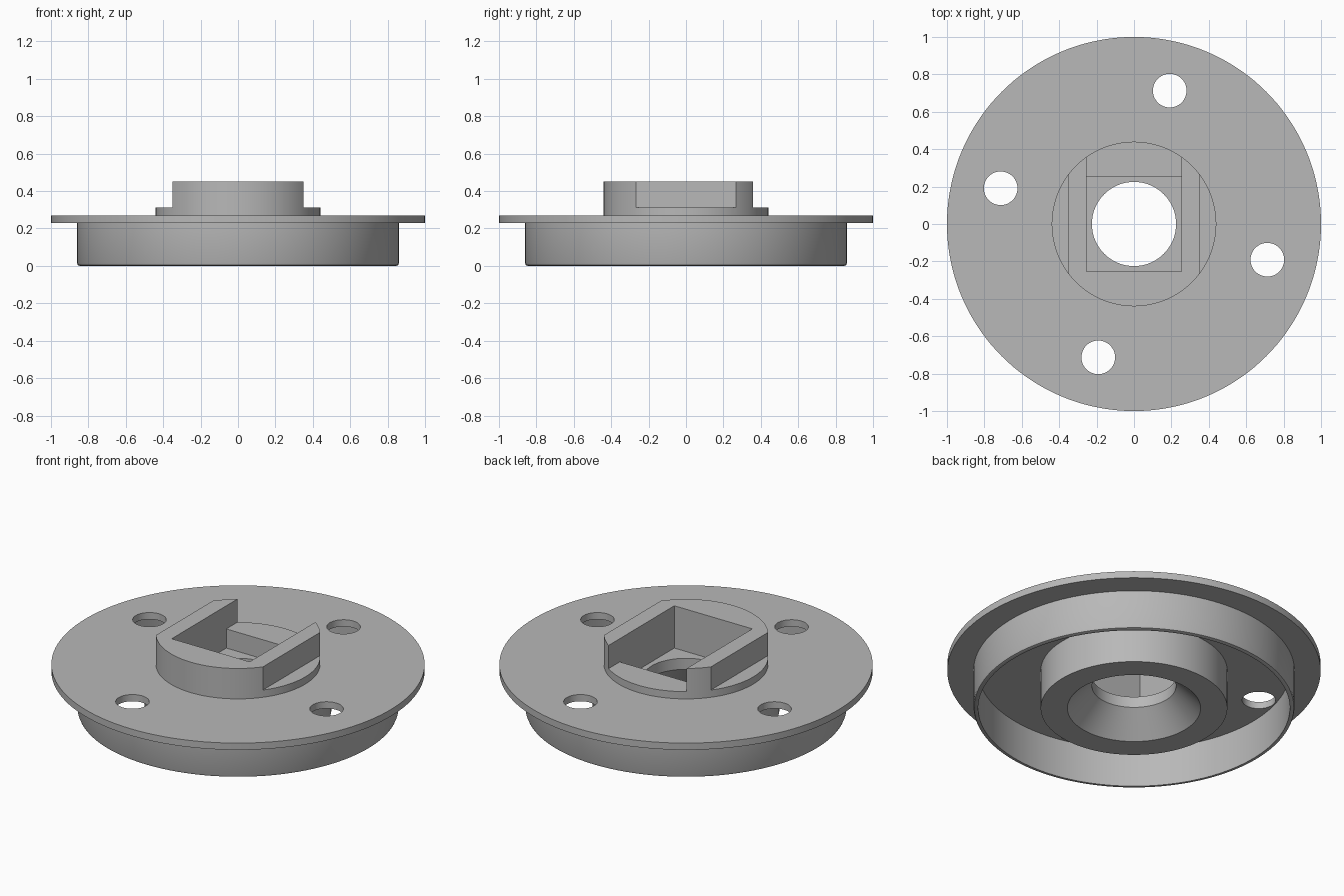
import bpy
import bmesh
import math
from mathutils import Matrix, Vector

cube = bpy.data.objects.get("Cube")
if cube:
    bpy.data.objects.remove(cube, do_unlink=True)

# Material
grey = bpy.data.materials.new("plain grey")
grey.use_nodes = True
colour = (0.48, 0.48, 0.48, 1.0)
grey.diffuse_color = colour
grey.node_tree.nodes["Principled BSDF"].inputs["Base Color"].default_value = colour


def add_object(name, bm):
    bmesh.ops.recalc_face_normals(bm, faces=bm.faces)
    mesh = bpy.data.meshes.new(name)
    bm.to_mesh(mesh)
    bm.free()
    mesh.materials.append(grey)
    obj = bpy.data.objects.new(name, mesh)
    bpy.context.collection.objects.link(obj)
    return obj


def lathe(name, profile, segments):
    """Revolve a closed (radius, height) profile around z."""
    bm = bmesh.new()
    rings = []
    for i in range(segments):
        a = math.tau * i / segments
        rings.append([bm.verts.new((r * math.cos(a), r * math.sin(a), z))
                      for r, z in profile])
    n = len(profile)
    for i in range(segments):
        here, after = rings[i], rings[(i + 1) % segments]
        for j in range(n):
            k = (j + 1) % n
            bm.faces.new((here[j], after[j], after[k], here[k]))
    return add_object(name, bm)


def prism_x(name, profile, x0, x1):
    """Extrude a (y, z) outline along x."""
    bm = bmesh.new()
    face = bm.faces.new([bm.verts.new((x0, y, z)) for y, z in profile])
    grown = bmesh.ops.extrude_face_region(bm, geom=[face])["geom"]
    bmesh.ops.translate(bm, vec=Vector((x1 - x0, 0, 0)),
                        verts=[v for v in grown if isinstance(v, bmesh.types.BMVert)])
    return add_object(name, bm)


def cylinder(name, radius, depth, location):
    bm = bmesh.new()
    bmesh.ops.create_cone(bm, cap_ends=True, segments=48, radius1=radius, radius2=radius,
                          depth=depth, matrix=Matrix.Translation(location))
    return add_object(name, bm)


def cut(obj, cutter):
    cutter.hide_render = True
    mod = obj.modifiers.new("cut", "BOOLEAN")
    mod.operation = "DIFFERENCE"
    mod.solver = "EXACT"
    mod.object = cutter
    bpy.context.view_layer.objects.active = obj
    bpy.ops.object.modifier_apply(modifier=mod.name)
    bpy.data.objects.remove(cutter, do_unlink=True)


# Flange with skirt, inner hub, countersunk bore and raised boss
body = lathe("flange_body", [
    (0.225, 0.135), (0.225, 0.45), (0.44, 0.45), (0.44, 0.27),    # bore, boss
    (1.0, 0.27), (1.0, 0.23),                                     # flange rim
    (0.86, 0.23), (0.86, 0.014), (0.856, 0.004), (0.846, 0),      # skirt outside
    (0.835, 0), (0.835, 0.23),                                    # skirt inside
    (0.5, 0.23), (0.5, 0), (0.357, 0),                            # hub, countersink
], 144)

# Square pocket with a shallower slot open to the back
half = 0.255
cut(body, prism_x("pocket_cutter", [
    (-half, 0.2), (half, 0.2), (half, 0.313),
    (0.6, 0.313), (0.6, 0.6), (-half, 0.6)], -half, half))

# Flats on both sides of the boss
for side in (-1, 1):
    cut(body, prism_x("flat_cutter", [(-0.6, 0.313), (0.6, 0.313), (0.6, 0.6), (-0.6, 0.6)],
                      side * 0.35, side * 0.6))

# Four bolt holes
for i in range(4):
    a = math.radians(75 + 90 * i)
    cut(body, cylinder("hole_cutter", 0.09, 0.2,
                       (0.738 * math.cos(a), 0.738 * math.sin(a), 0.25)))

# Smooth round walls, sharp edges
bpy.ops.object.select_all(action="DESELECT")
body.select_set(True)
bpy.context.view_layer.objects.active = body
bpy.ops.object.shade_smooth_by_angle(angle=math.radians(30))
